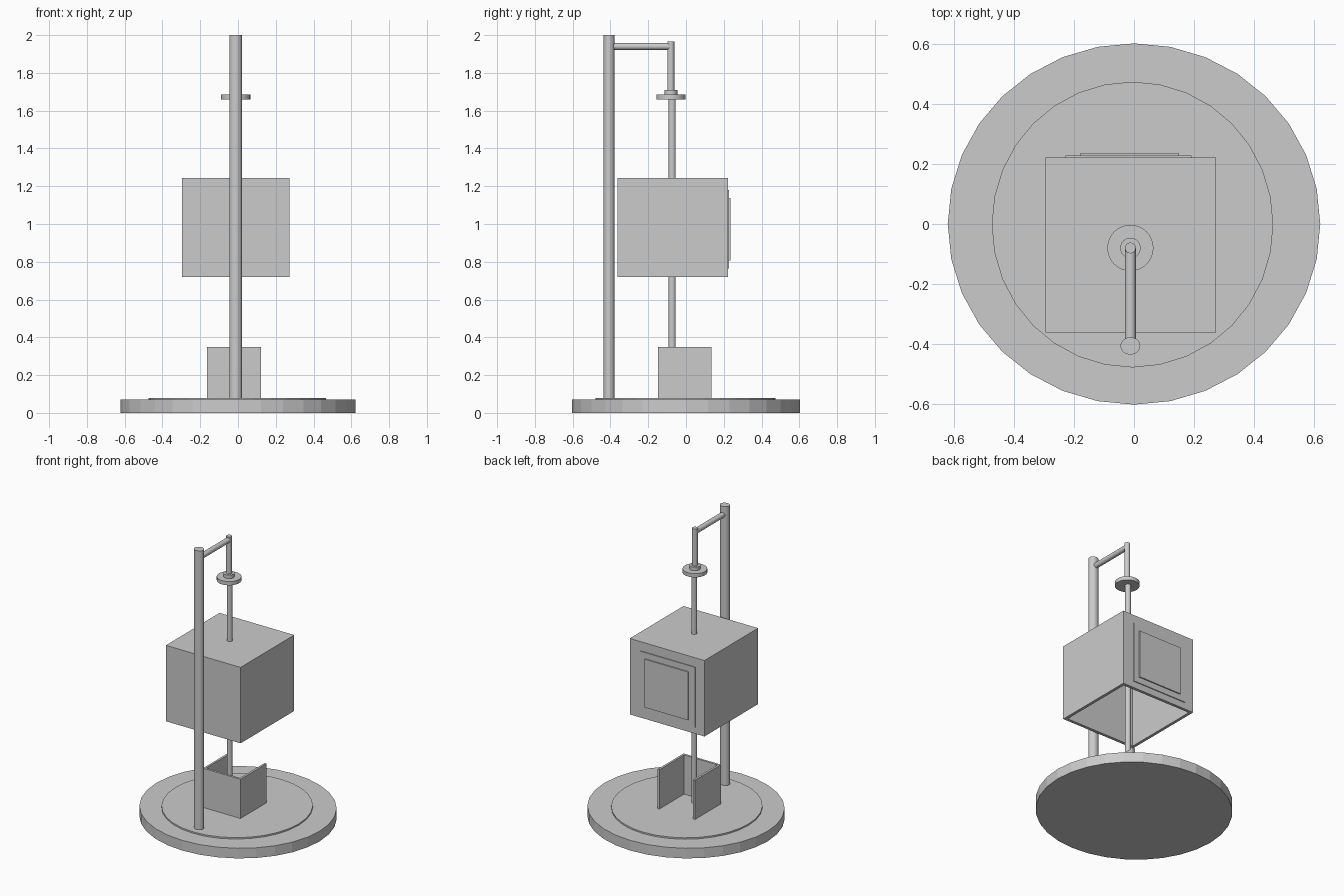
import bpy, bmesh
from mathutils import Vector

if "Cube" in bpy.data.objects:
    bpy.data.objects.remove(bpy.data.objects["Cube"])


def cylinder(name, start, end, rx, ry=None, sides=32, smooth=True):
    """Cylinder between two points, optionally with an oval section."""
    a, b = Vector(start), Vector(end)
    bpy.ops.mesh.primitive_cylinder_add(vertices=sides, radius=1, depth=1, location=(a + b) / 2)
    ob = bpy.context.object
    ob.name = name
    ob.rotation_euler = (b - a).to_track_quat('Z', 'Y').to_euler()
    ob.scale = (rx, ry or rx, (b - a).length)
    bpy.ops.object.transform_apply(location=False, rotation=True, scale=True)
    if smooth:
        bpy.ops.object.shade_smooth_by_angle()
    return ob


def box(name, lo, hi, open_dirs=(), wall=0):
    """Box from two corners; open_dirs removes sides, wall gives inward thickness."""
    lo, hi = Vector(lo), Vector(hi)
    bm = bmesh.new()
    bmesh.ops.create_cube(bm, size=1)
    bmesh.ops.scale(bm, vec=hi - lo, verts=bm.verts)
    bm.normal_update()
    gone = [f for f in bm.faces if any(f.normal.dot(Vector(d)) > 0.9 for d in open_dirs)]
    bmesh.ops.delete(bm, geom=gone, context='FACES')
    me = bpy.data.meshes.new(name)
    bm.to_mesh(me)
    bm.free()
    ob = bpy.data.objects.new(name, me)
    ob.location = (lo + hi) / 2
    bpy.context.collection.objects.link(ob)
    if wall:
        mod = ob.modifiers.new("wall", 'SOLIDIFY')
        mod.thickness = wall
        mod.offset = -1
        mod.use_even_offset = True
    return ob


# Round faceted base and its thin raised step
cylinder("base_disc", (0, 0, 0), (0, 0, 0.07), 0.622, 0.603, smooth=False)
cylinder("base_step", (-0.005, -0.002, 0.06), (-0.005, -0.002, 0.08), 0.47, 0.477, smooth=False)

# Tall support pole with its overhead arm
PX, RY = -0.012, -0.08
cylinder("support_pole", (PX, -0.407, 0.07), (PX, -0.407, 2.0), 0.033, 0.029)
cylinder("top_arm", (PX, -0.407, 1.94), (PX, RY, 1.94), 0.018)

# Hanging rod, round plate and collar
cylinder("upper_rod", (PX, RY, 1.70), (PX, RY, 1.965), 0.018)
cylinder("collar", (PX, RY, 1.68), (PX, RY, 1.71), 0.034)
cylinder("round_plate", (PX, RY, 1.66), (PX, RY, 1.686), 0.077)
cylinder("lower_rod", (PX, -0.073, 0.075), (PX, -0.073, 1.67), 0.0185)

# Large hood, open underneath
box("hood", (-0.296, -0.362, 0.72), (0.273, 0.222, 1.243), [(0, 0, -1)], 0.02)

# Stepped panels on the back of the hood
box("outer_panel", (-0.228, 0.21, 0.765), (0.192, 0.228, 1.18))
box("inner_panel", (-0.18, 0.215, 0.806), (0.15, 0.236, 1.138))

# Small three-sided tray on the base, open at the top and back
box("tray_walls", (-0.164, -0.147, 0.075), (0.122, 0.136, 0.35),
    [(0, 0, 1), (0, 0, -1), (0, 1, 0)], 0.015)
